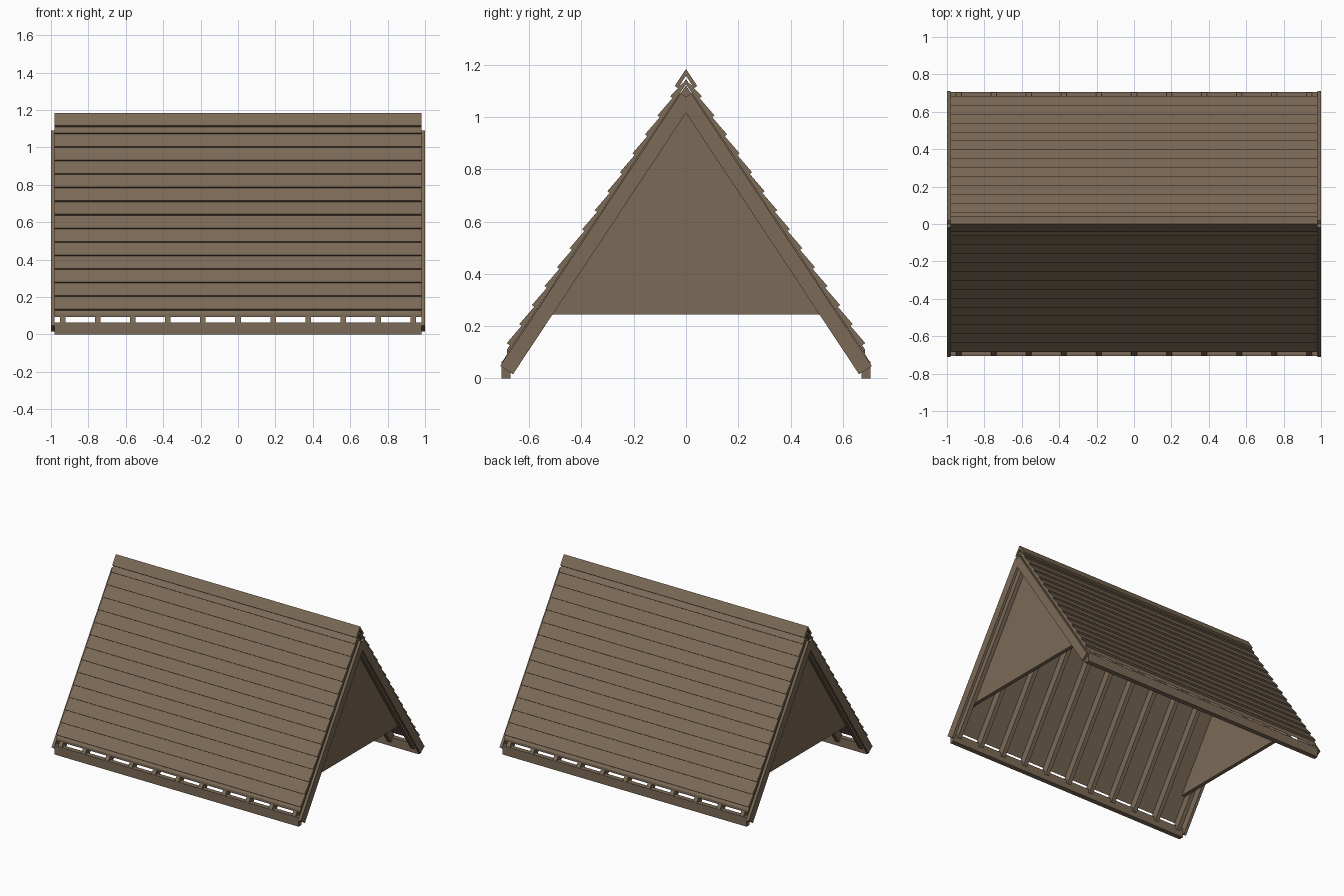
import bpy
import bmesh
from math import atan, sin, cos

if "Cube" in bpy.data.objects:
    bpy.data.objects.remove(bpy.data.objects["Cube"], do_unlink=True)

PITCH = 1.51                 # rise over run of the roof
APEX = 1.12                  # height where the rafter tops would meet
ANGLE = atan(PITCH)
HALF = 0.98                  # half length of the roof covering

wood = bpy.data.materials.new("weathered_brown_wood")
wood.use_nodes = True
colour = (0.2, 0.145, 0.095, 1)
wood.diffuse_color = colour
wood.node_tree.nodes["Principled BSDF"].inputs["Base Color"].default_value = colour
wood.node_tree.nodes["Principled BSDF"].inputs["Roughness"].default_value = 0.9


def slope(s, n):
    """Point s down the slope and n outward from the rafter top."""
    return (s * cos(ANGLE) + n * sin(ANGLE), APEX - s * sin(ANGLE) + n * cos(ANGLE))


def prism(name, profile, x0, x1, side=1):
    """Extrude a y-z profile along x; side -1 mirrors it to the front."""
    bm = bmesh.new()
    face = bm.faces.new([bm.verts.new((x0, side * y, z)) for y, z in profile])
    ext = bmesh.ops.extrude_face_region(bm, geom=[face])
    moved = [v for v in ext["geom"] if isinstance(v, bmesh.types.BMVert)]
    bmesh.ops.translate(bm, verts=moved, vec=(x1 - x0, 0, 0))
    bmesh.ops.recalc_face_normals(bm, faces=bm.faces)
    mesh = bpy.data.meshes.new(name)
    bm.to_mesh(mesh)
    bm.free()
    mesh.materials.append(wood)
    obj = bpy.data.objects.new(name, mesh)
    bpy.context.collection.objects.link(obj)
    return obj


def beam(s0, s1, n0, n1):
    return [slope(s0, n0), slope(s0, n1), slope(s1, n1), slope(s1, n0)]


for side, label in ((-1, "front"), (1, "back")):
    # Wall plate along the eaves
    prism(f"{label}_wall_plate", [(0.67, 0), (0.705, 0), (0.705, 0.065), (0.67, 0.065)],
          -HALF, HALF, side)

    # Evenly spaced rafters
    for i in range(11):
        x = (i - 5) * 0.1875
        prism(f"{label}_rafter", beam(0.036, 1.272, -0.05, 0.003), x - 0.015, x + 0.015, side)

    # Barge boards on the gable ends
    for end in (-1, 1):
        prism(f"{label}_barge_board", beam(0.036, 1.286, -0.058, 0), end * HALF, end, side)

    # Roof deck with a plumb cut at the eaves
    prism(f"{label}_roof_deck", [(0, 1.125), (0, 1.145), (0.685, 0.11), (0.685, 0.092)],
          -HALF, HALF, side)

    # Overlapping tapered cladding boards
    for i in range(14):
        s1 = (APEX - 0.12 - 0.0725 * i) / sin(ANGLE)
        s0 = max(s1 - 0.092, 0.0)
        prism(f"{label}_cladding_board",
              [slope(s0, 0.012), slope(s0, 0.016), slope(s1, 0.0276), slope(s1, 0.012)],
              -HALF, HALF, side)

# Ridge cap
prism("ridge_cap", [(0, 1.183), (0.043, 1.118), (0.031, 1.11), (0, 1.157),
                    (-0.031, 1.11), (-0.043, 1.118)], -HALF, HALF)

# Triangular gable panels set just inside the end rafters
BASE = 0.245
half_base = (APEX - BASE) / PITCH
for end in (-1, 1):
    prism("gable_panel", [(-half_base, BASE), (half_base, BASE), (0, APEX)],
          end * 0.895, end * 0.922)
